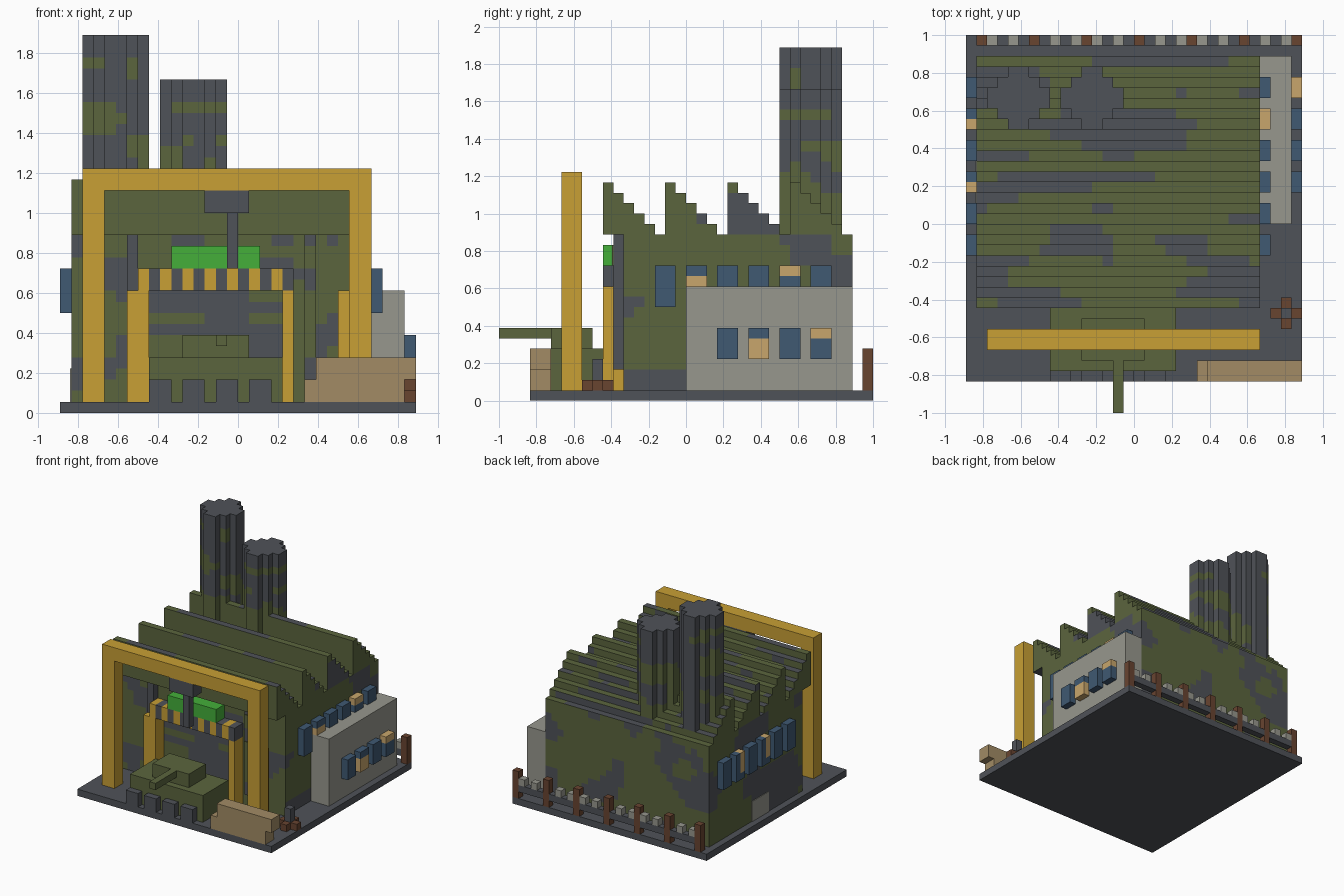
import bpy, bmesh
from mathutils import Vector, noise

if "Cube" in bpy.data.objects:
    bpy.data.objects.remove(bpy.data.objects["Cube"])

U = 1 / 18  # one block of the model's grid

COLOURS = {
    "olive_green": (0.105, 0.130, 0.048),
    "dark_grey": (0.078, 0.085, 0.098),
    "crane_yellow": (0.58, 0.35, 0.035),
    "window_blue": (0.05, 0.10, 0.17),
    "lit_window": (0.58, 0.38, 0.15),
    "sandbag_tan": (0.36, 0.26, 0.13),
    "concrete_grey": (0.31, 0.31, 0.27),
    "rust_brown": (0.14, 0.058, 0.03),
    "signal_green": (0.058, 0.43, 0.042),
}
MATS = {}
for mat_name, rgb in COLOURS.items():
    MATS[mat_name] = bpy.data.materials.new(mat_name)
    MATS[mat_name].diffuse_color = (*rgb, 1)


def finish(name, bm, *mats):
    me = bpy.data.meshes.new(name)
    bm.to_mesh(me)
    bm.free()
    for m in mats:
        me.materials.append(MATS[m])
    ob = bpy.data.objects.new(name, me)
    bpy.context.collection.objects.link(ob)
    return ob


def boxes(name, mat, *spans):
    """One object of boxes, each (x0, x1, y0, y1, z0, z1) in blocks."""
    bm = bmesh.new()
    for x0, x1, y0, y1, z0, z1 in spans:
        vs = bmesh.ops.create_cube(bm, size=1)["verts"]
        for v in vs:
            v.co = Vector(((x0 + x1) / 2 + v.co.x * (x1 - x0),
                           (y0 + y1) / 2 + v.co.y * (y1 - y0),
                           (z0 + z1) / 2 + v.co.z * (z1 - z0))) * U
    return finish(name, bm, mat)


def camo_blocks(name, filled, xs, ys, zs, is_dark):
    """Outer skin of a block solid, painted green or dark block by block."""
    cells = {(x, y, z) for x in xs for y in ys for z in zs if filled(x, y, z)}
    bm = bmesh.new()
    for cell in cells:
        for a in range(3):
            for s in (0, 1):
                near = list(cell)
                near[a] += 2 * s - 1
                if tuple(near) in cells:
                    continue
                quad = []
                for i, j in ((0, 0), (1, 0), (1, 1), (0, 1)):
                    p = list(cell)
                    p[a] += s
                    p[(a + 1) % 3] += i
                    p[(a + 2) % 3] += j
                    quad.append(bm.verts.new(Vector(p) * U))
                f = bm.faces.new(quad if s else quad[::-1])
                f.material_index = int(is_dark(*cell, a, s))
    bmesh.ops.remove_doubles(bm, verts=bm.verts, dist=0.001)
    return finish(name, bm, "olive_green", "dark_grey")


def patch(x, y, z, sx, sy, sz):
    return noise.noise(Vector((x * sx + 3.3, y * sy + 7.1, z * sz + 1.7)))


# Ground slab
boxes("base_slab", "dark_grey", (-16, 16, -15, 18, 0, 1))


# Factory hall with sawtooth roof, camouflage painted
def hall_shape(x, y, z):
    return y >= -6 if z < 16 else z < 21 - (y + 8) % 6


def hall_paint(x, y, z, axis, side):
    if axis == 1 and side == 0:
        if z >= 16:
            return False
        if -8 <= x < 4 and z < 11:  # shutter behind the gate
            return not ((z == 8 and abs(x + 1.5) > 2) or (z == 10 and x > 0)
                        or (x < -4 and z < 7))
    if axis == 0 and side == 1 and y < 0 and z < 3:
        return True
    if axis == 2:
        return patch(x, y, 0, 0.13, 0.45, 0) > 0.1
    return patch(x, y, z, 0.19, 0.19, 0.23) > 0.1


camo_blocks("factory_hall", hall_shape, range(-15, 12), range(-8, 16),
            range(1, 21), hall_paint)
boxes("front_pilasters", "dark_grey", (-10, -9, -7, -6, 1, 16),
      (6, 7, -7, -6, 3, 16))
boxes("pilaster_paint", "olive_green", (6, 7, -7.1, -7, 5, 11),
      (6, 7, -7.1, -7, 13, 15))
boxes("side_patch", "concrete_grey", (-15.1, -15, 2, 6, 1, 4))


# Two round block chimneys
def chimney(name, cx, top, is_dark):
    cy = 12

    def shape(x, y, z):
        return abs(x + 0.5 - cx) + abs(y + 0.5 - cy) < 3.9
    camo_blocks(name, shape, range(cx - 3, cx + 3), range(cy - 3, cy + 3),
                range(16, top), is_dark)


def tall_paint(x, y, z, axis, side):
    if axis == 2 or z >= 32:
        return True
    if z == 31 or z < 22:
        return patch(x, y, z, 0.2, 0.2, 0.1) > 0.1
    return patch(x, y, z, 0.25, 0.25, 0.3) > -0.15


def short_paint(x, y, z, axis, side):
    if axis == 2 or z >= 28 or z == 25 or z == 26:
        return True
    return patch(x, y, z, 0.25, 0.25, 0.3) > 0.2


chimney("tall_chimney", -11, 34, tall_paint)
chimney("short_chimney", -4, 30, short_paint)

# Gate frame with hazard stripes and signal lamp panel
boxes("gate_posts", "crane_yellow", (-9, -8, -8, -6, 1, 11),
      (4, 5, -8, -6, 1, 11), (-10, -9, -8, -7, 1, 11), (9, 10, -8, -7, 1, 11))
boxes("hazard_stripes_yellow", "crane_yellow",
      *[(x, x + 1, -8, -6, 11, 13) for x in range(-9, 5, 2)])
boxes("hazard_stripes_dark", "dark_grey",
      *[(x, x + 1, -8, -6, 11, 13) for x in range(-8, 6, 2)])
boxes("signal_panel", "signal_green", (-6, 2, -8, -6, 13, 15))

# Gantry crane
boxes("gantry_crane", "crane_yellow", (-14, -12, -12, -10, 1, 20),
      (10, 12, -12, -10, 1, 20), (-14, 12, -12, -10, 20, 22))
boxes("crane_trolley", "dark_grey", (-3, 1, -12, -10, 18, 20),
      (-1, 0, -11.5, -10.5, 13, 18))

# Parked tank and the row of barrier teeth before it
boxes("tank_hull", "olive_green", (-8, 4, -14, -8, 1, 5))
boxes("tank_turret", "olive_green", (-5, 1, -13, -9, 5, 7))
boxes("tank_barrel", "olive_green", (-2, -1, -18, -13, 6, 7))
boxes("barrier_teeth", "dark_grey",
      *[(x, x + 2, -15, -14, 1, 3) for x in range(-8, 3, 3)])

# Sandbag wall and anti-vehicle obstacle
boxes("sandbags", "sandbag_tan", (6, 15, -15, -13, 1, 3),
      (7, 16, -15, -13, 3, 5))
boxes("obstacle_cross", "rust_brown", (13, 16, -9, -8, 1, 2),
      (14, 15, -10, -9, 1, 2), (14, 15, -8, -7, 1, 2))
boxes("obstacle_post", "dark_grey", (14, 15, -9, -8, 2, 4))

# Annex building
boxes("annex", "concrete_grey", (12, 15, 0, 16, 1, 11))


# Window rows: each window is blue glass, some with a lit piece
def window_row(name, x, z0, z1, starts, lit):
    blue, glow = [], []
    for y in starts:
        part = lit.get(y)
        if part == "low":
            glow.append((x, x + 1, y, y + 2, z0, z1 - 1))
            blue.append((x, x + 1, y, y + 2, z1 - 1, z1))
        elif part == "top":
            glow.append((x, x + 1, y, y + 2, z1 - 1, z1))
            blue.append((x, x + 1, y, y + 2, z0, z1 - 1))
        elif part == "side":
            glow.append((x, x + 1, y, y + 1, z0 + 1, z1))
            blue.append((x, x + 1, y + 1, y + 2, z0, z1))
            blue.append((x, x + 1, y, y + 1, z0, z0 + 1))
        else:
            blue.append((x, x + 1, y, y + 2, z0, z1))
    boxes(name + "_glass", "window_blue", *blue)
    boxes(name + "_lit", "lit_window", *glow)


hall_starts = range(-3, 13, 3)
window_row("hall_right_windows", 12, 9, 13, hall_starts, {0: "low", 9: "top"})
window_row("hall_left_windows", -16, 9, 13, hall_starts,
           {3: "side", 9: "side"})
window_row("annex_windows", 15, 4, 7, range(3, 13, 3), {6: "low", 12: "top"})

# Rear fence: posts with a coil of wire between
posts = range(-15, 16, 5)
gaps = [x for x in range(-15, 16) if x not in posts]
boxes("fence_posts", "rust_brown", *[(x, x + 1, 17, 18, 1, 5) for x in posts])
boxes("wire_tops", "concrete_grey",
      *[(x, x + 1, 17, 18, 3, 4) for x in gaps if x % 2 == 0])
boxes("wire_coil", "dark_grey", *[(x, x + 1, 17, 18, 2, 3) for x in gaps])

for m in bpy.data.materials:
    if m.users and not m.is_grease_pencil:
        m.use_nodes = True
        m.node_tree.nodes["Principled BSDF"].inputs["Base Color"].default_value = m.diffuse_color
